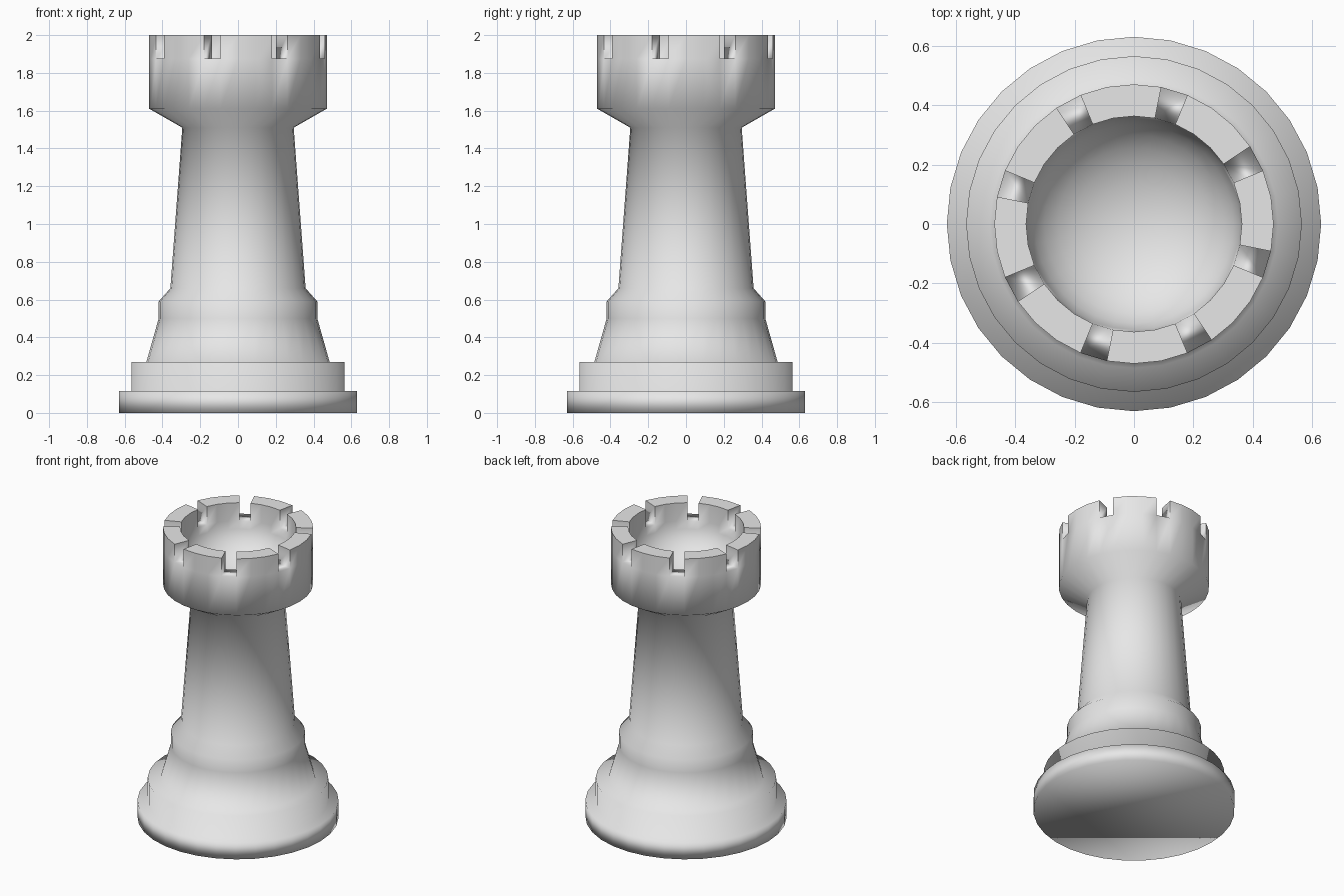
import bpy, bmesh, math

SEGMENTS = 32
NOTCH_Z = 1.875
BOWL_RADIUS, BOWL_DEPTH, BOWL_STEPS = 0.363, 0.27, 8

cube = bpy.data.objects.get("Cube")
if cube:
    bpy.data.objects.remove(cube, do_unlink=True)

stone = bpy.data.materials.new("light_grey")
stone.use_nodes = True
grey = (0.8, 0.8, 0.8, 1)
stone.diffuse_color = grey
stone.node_tree.nodes["Principled BSDF"].inputs["Base Color"].default_value = grey

# Outer profile (radius, height): foot, step, skirt, shaft, flared head
profile = [(0.63, 0), (0.63, 0.115), (0.565, 0.115), (0.565, 0.27),
           (0.485, 0.27), (0.42, 0.5), (0.42, 0.59), (0.358, 0.66),
           (0.295, 1.51), (0.47, 1.61), (0.47, NOTCH_Z)]
battlement_ring = len(profile) - 1

# Hollow of the head
for k in range(BOWL_STEPS):
    a = math.pi / 2 * k / BOWL_STEPS
    profile.append((BOWL_RADIUS * math.cos(a), NOTCH_Z - BOWL_DEPTH * math.sin(a)))

bm = bmesh.new()
rings = []
for radius, z in profile:
    ring = []
    for i in range(SEGMENTS):
        a = math.tau * i / SEGMENTS
        ring.append(bm.verts.new((radius * math.cos(a), radius * math.sin(a), z)))
    rings.append(ring)

# Skin the rings, remembering which faces rise into battlements
raised = []
for level, (low, high) in enumerate(zip(rings, rings[1:])):
    for i in range(SEGMENTS):
        j = (i + 1) % SEGMENTS
        face = bm.faces.new((low[i], low[j], high[j], high[i]))
        if level == battlement_ring and i % 4 != 2:
            raised.append(face)

# Underside and bowl centre
bm.faces.new(list(reversed(rings[0])))
centre = bm.verts.new((0, 0, NOTCH_Z - BOWL_DEPTH))
for i in range(SEGMENTS):
    bm.faces.new((rings[-1][i], rings[-1][(i + 1) % SEGMENTS], centre))

# Battlements: eight blocks with narrow gaps
result = bmesh.ops.extrude_face_region(bm, geom=raised)
new_verts = [g for g in result["geom"] if isinstance(g, bmesh.types.BMVert)]
bmesh.ops.translate(bm, verts=new_verts, vec=(0, 0, 2 - NOTCH_Z))
leftover = [f for f in raised if f.is_valid and f.calc_center_median().z < 1.9]
if leftover:
    bmesh.ops.delete(bm, geom=leftover, context='FACES_ONLY')
bmesh.ops.recalc_face_normals(bm, faces=bm.faces[:])

# Smooth body, crisp battlement edges
for face in bm.faces:
    face.smooth = True
for edge in bm.edges:
    if max(v.co.z for v in edge.verts) > 1.9 and edge.calc_face_angle(0) > math.radians(40):
        edge.smooth = False

mesh = bpy.data.meshes.new("castle_tower")
bm.to_mesh(mesh)
bm.free()
mesh.materials.append(stone)
tower = bpy.data.objects.new("castle_tower", mesh)
bpy.context.collection.objects.link(tower)
